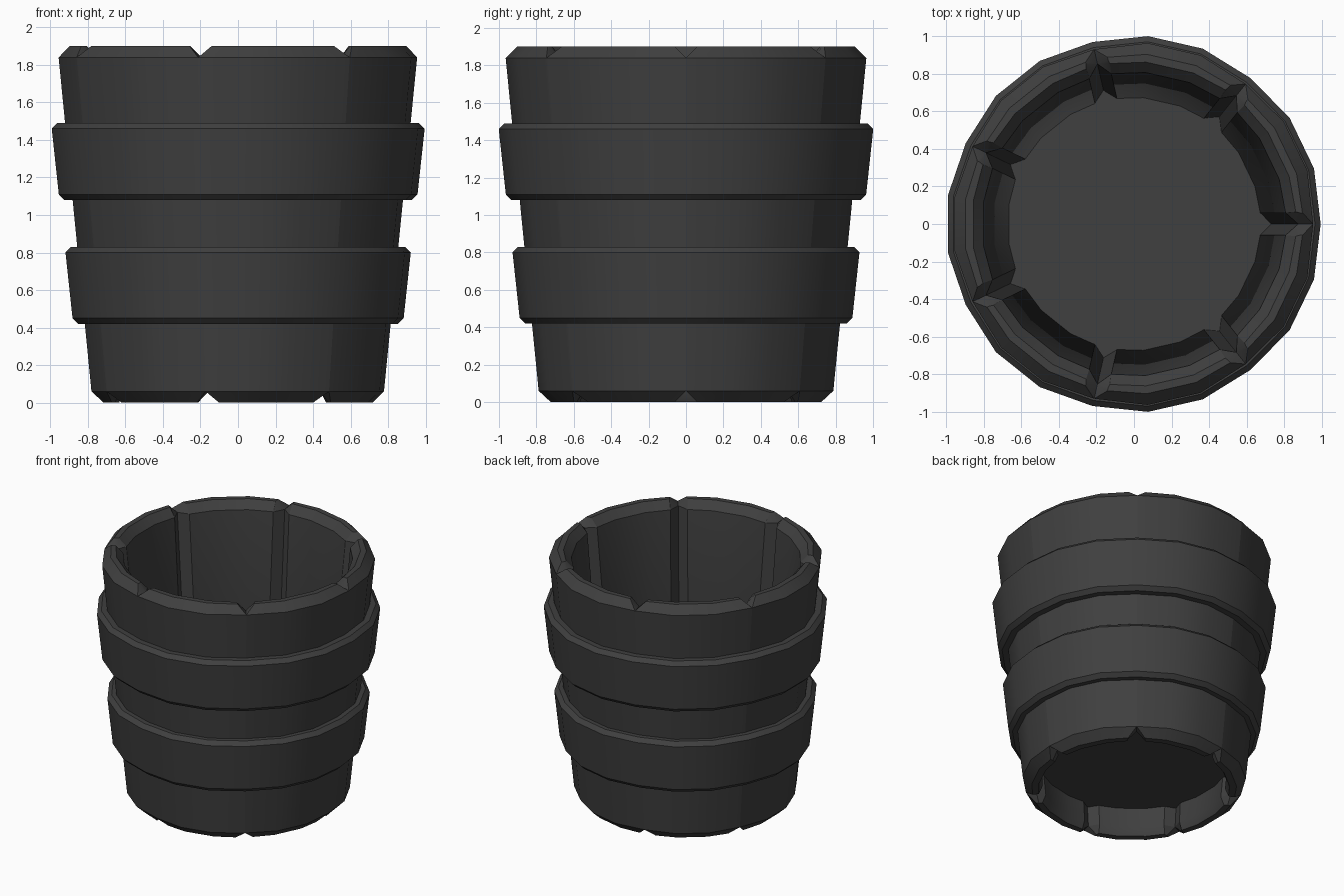
import bpy, bmesh
from math import sin, cos, pi

if "Cube" in bpy.data.objects:
    bpy.data.objects.remove(bpy.data.objects["Cube"])

STAVES = 7
SEG = 2 * pi / (STAVES * 3)          # three facets per stave

mat = bpy.data.materials.new("dark_grey")
mat.diffuse_color = (0.05, 0.05, 0.05, 1)
mat.use_nodes = True
mat.node_tree.nodes["Principled BSDF"].inputs["Base Color"].default_value = mat.diffuse_color


def polar(r, a, z):
    return (r * cos(a), r * sin(a), z)


def make(name, loops, closed=False):
    """Skin equal-length loops; cap the ends, or join last to first if closed."""
    bm = bmesh.new()
    rings = [[bm.verts.new(p) for p in loop] for loop in loops]
    n = len(rings[0])
    pairs = list(zip(rings, rings[1:]))
    if closed:
        pairs.append((rings[-1], rings[0]))
    else:
        bm.faces.new(rings[0])
        bm.faces.new(rings[-1])
    for a, b in pairs:
        for i in range(n):
            j = (i + 1) % n
            bm.faces.new((a[i], a[j], b[j], b[i]))
    bmesh.ops.recalc_face_normals(bm, faces=bm.faces)
    mesh = bpy.data.meshes.new(name)
    bm.to_mesh(mesh)
    bm.free()
    mesh.materials.append(mat)
    ob = bpy.data.objects.new(name, mesh)
    bpy.context.collection.objects.link(ob)
    bpy.ops.object.select_all(action='DESELECT')
    bpy.context.view_layer.objects.active = ob
    ob.select_set(True)
    bpy.ops.object.shade_smooth_by_angle(angle=0.5)
    return ob


def stave_loop(start, z, outer, outer_end, mid_end, inner, gap_out, gap_in):
    """Cross-section of one stave: outer arc, side, inner arc, side."""
    end = start + 3 * SEG
    a, b = start + SEG, start + 2 * SEG
    go, gm, gi = gap_out / outer_end, gap_out / mid_end, gap_in / inner
    return [polar(outer_end, start + go, z), polar(outer, a, z), polar(outer, b, z),
            polar(outer_end, end - go, z), polar(mid_end, end - gm, z),
            polar(inner, end - gi, z), polar(inner, b, z), polar(inner, a, z),
            polar(inner, start + gi, z), polar(mid_end, start + gm, z)]


# Staves, chamfered at top, bottom and along the inner seams
LEVELS = [(0.00, 0.725, 0.720, 0.700, 0.675, 0.06, 0.065),
          (0.06, 0.790, 0.778, 0.705, 0.650, 0.00, 0.06),
          (1.84, 0.967, 0.955, 0.875, 0.810, 0.00, 0.06),
          (1.90, 0.907, 0.900, 0.885, 0.865, 0.06, 0.065)]
for k in range(STAVES):
    make(f"stave_{k + 1}", [stave_loop(k * 3 * SEG, *lv) for lv in LEVELS])


def ring(r, z):
    """21-sided ring, pulled in slightly at the stave seams."""
    return [polar(r - (0.009 if i % 3 == 0 else 0), i * SEG, z) for i in range(STAVES * 3)]


# Hoops
def hoop(name, z0, z1, r0, r1):
    c = 0.03
    profile = [(r0 - 0.09, z0), (r0 - c, z0), (r0, z0 + c),
               (r1, z1 - c), (r1 - c, z1), (r1 - 0.10, z1)]
    make(name, [ring(r, z) for r, z in profile], closed=True)


hoop("upper_hoop", 1.08, 1.49, 0.966, 1.004)
hoop("lower_hoop", 0.42, 0.83, 0.892, 0.930)

# Floor
make("floor", [ring(0.73, 0.22), ring(0.74, 0.34)])
